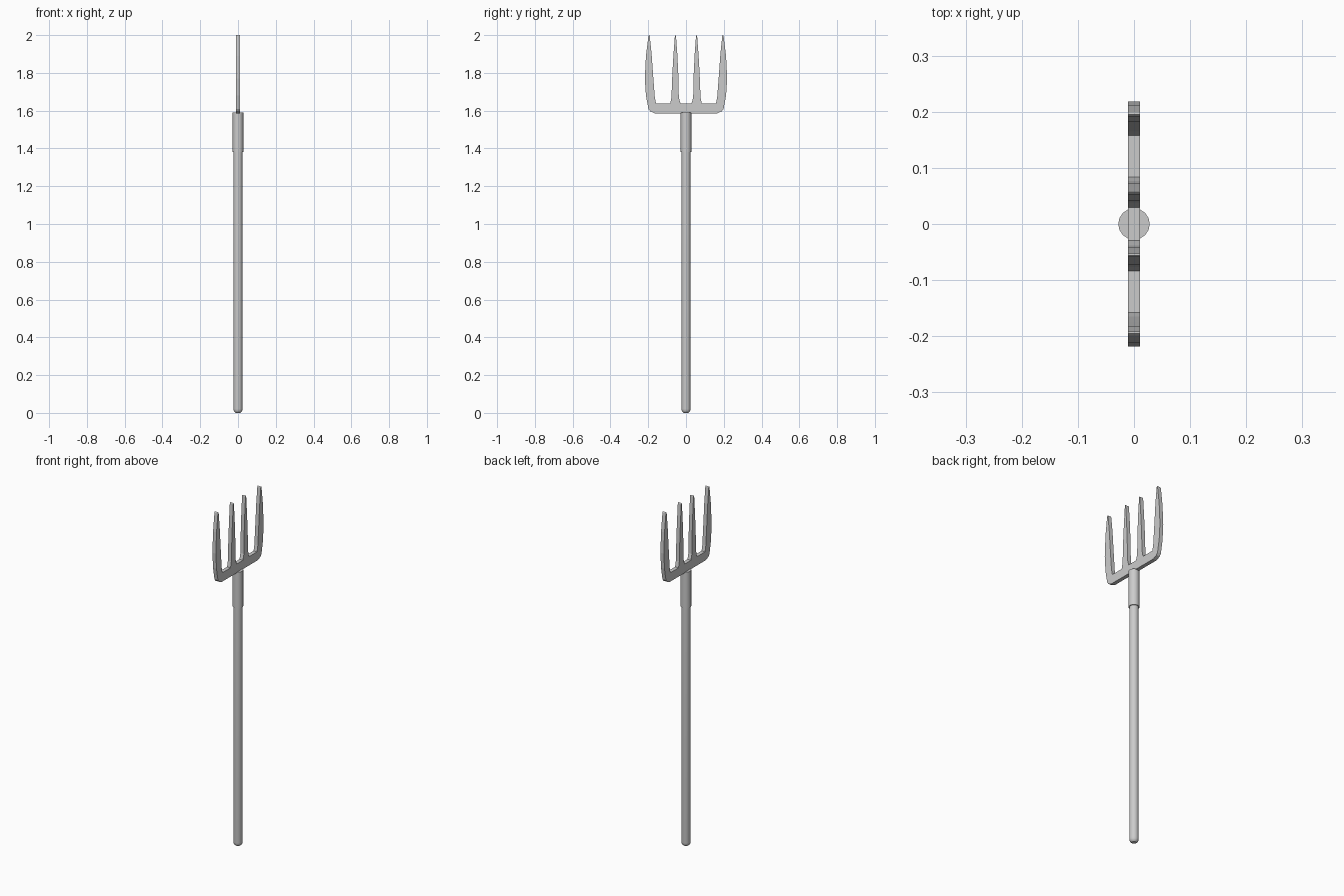
import bpy, bmesh, math

if "Cube" in bpy.data.objects:
    bpy.data.objects.remove(bpy.data.objects["Cube"])


def finish(name, bm, smooth):
    bmesh.ops.recalc_face_normals(bm, faces=bm.faces[:])
    mesh = bpy.data.meshes.new(name)
    bm.to_mesh(mesh)
    bm.free()
    obj = bpy.data.objects.new(name, mesh)
    bpy.context.collection.objects.link(obj)
    if smooth:
        bpy.ops.object.select_all(action='DESELECT')
        obj.select_set(True)
        bpy.context.view_layer.objects.active = obj
        bpy.ops.object.shade_smooth_by_angle(angle=math.radians(35))
    return obj


def lathe(name, profile, sides=16):
    """Closed solid of revolution from (radius, z) rings."""
    bm = bmesh.new()
    rings = []
    for r, z in profile:
        rings.append([bm.verts.new((r * math.cos(2 * math.pi * i / sides),
                                    r * math.sin(2 * math.pi * i / sides), z))
                      for i in range(sides)])
    for a, b in zip(rings, rings[1:]):
        for i in range(sides):
            j = (i + 1) % sides
            bm.faces.new((a[i], a[j], b[j], b[i]))
    bm.faces.new(rings[0])
    bm.faces.new(rings[-1])
    return finish(name, bm, True)


def plate(name, outline, thickness):
    """Flat (y, z) outline extruded along x."""
    bm = bmesh.new()
    face = bm.faces.new([bm.verts.new((-thickness / 2, y, z)) for y, z in outline])
    new = bmesh.ops.extrude_face_region(bm, geom=[face])['geom']
    verts = [v for v in new if isinstance(v, bmesh.types.BMVert)]
    bmesh.ops.translate(bm, verts=verts, vec=(thickness, 0, 0))
    return finish(name, bm, False)


# Wooden shaft with a rounded butt
lathe("shaft", [(0.012, 0.0), (0.019, 0.005), (0.023, 0.013), (0.024, 0.022), (0.024, 1.5)])

# Metal socket joining shaft and head
lathe("socket", [(0.028, 1.38), (0.028, 1.59)])

# Fork head: half outline from the middle outwards, then mirrored
half = [
    (0.029, 1.637), (0.038, 1.67), (0.041, 1.80), (0.046, 1.90), (0.053, 1.995),
    (0.056, 2.0), (0.059, 1.995), (0.066, 1.90), (0.072, 1.80), (0.077, 1.67),
    (0.084, 1.637),                                   # inner tine
    (0.158, 1.637), (0.165, 1.67), (0.175, 1.80), (0.182, 1.90), (0.192, 1.995),
    (0.195, 2.0), (0.199, 1.995), (0.212, 1.89), (0.218, 1.77), (0.212, 1.68),
    (0.199, 1.61),                                    # outer tine
    (0.190, 1.597), (0.165, 1.586),                   # lower corner
]
plate("fork_head", half + [(-y, z) for y, z in reversed(half)], 0.022)
